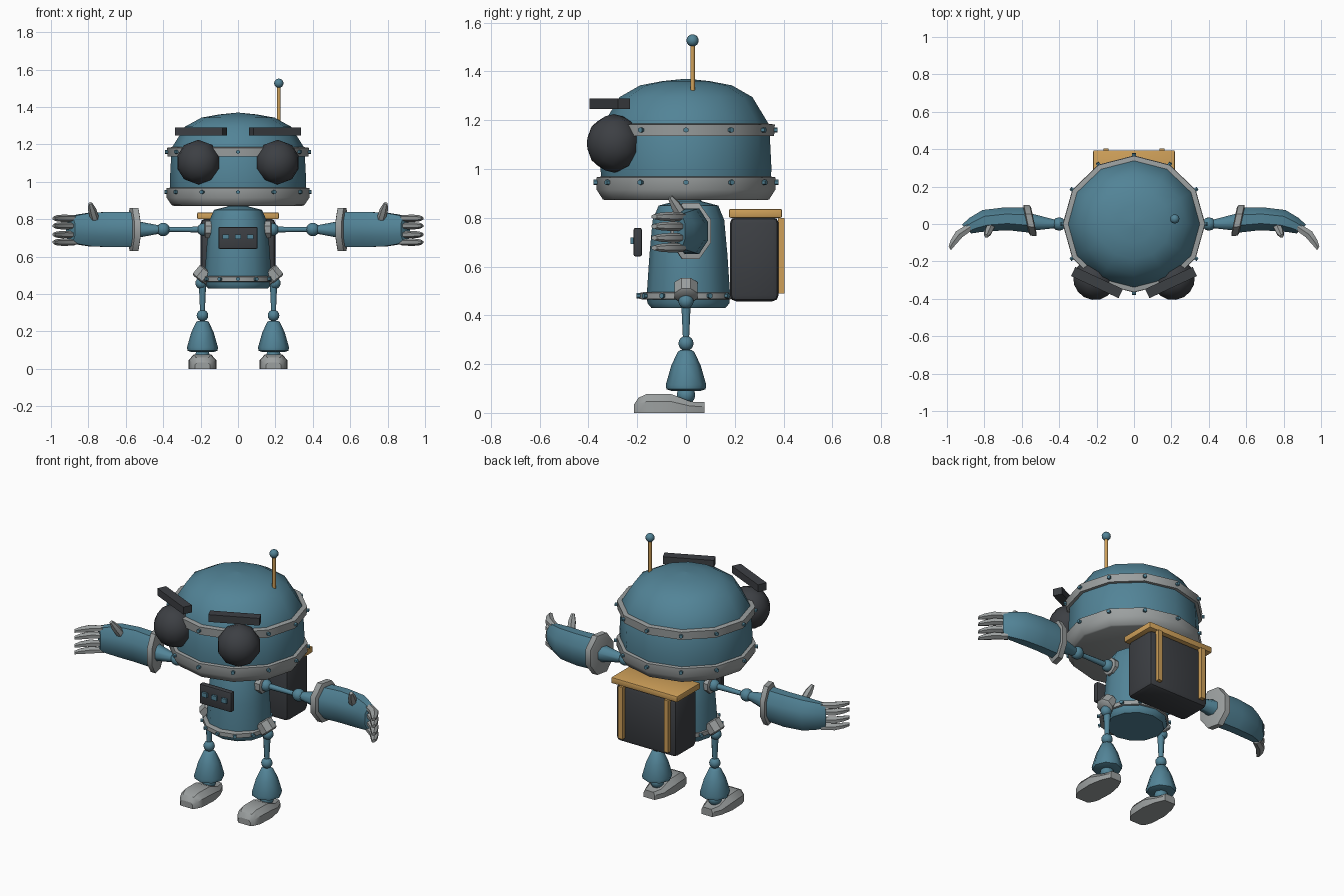
import bpy, bmesh, math
from math import sin, cos, pi, radians
from mathutils import Vector, Matrix

cube = bpy.data.objects.get("Cube")
if cube:
    bpy.data.objects.remove(cube, do_unlink=True)


def material(name, rgb):
    m = bpy.data.materials.new(name)
    m.use_nodes = True
    m.diffuse_color = (*rgb, 1)
    m.node_tree.nodes["Principled BSDF"].inputs["Base Color"].default_value = (*rgb, 1)
    return m


BLUE = material("teal paint", (0.085, 0.23, 0.31))
GREY = material("light steel", (0.33, 0.35, 0.35))
DARK = material("dark plastic", (0.046, 0.05, 0.057))
GOLD = material("golden brass", (0.62, 0.35, 0.10))


def finish(name, bm, mat, mirror=False, angle=40):
    """Turn a bmesh into an object, smooth-shaded below the given angle."""
    bmesh.ops.recalc_face_normals(bm, faces=bm.faces)
    me = bpy.data.meshes.new(name)
    bm.to_mesh(me)
    bm.free()
    me.materials.append(mat)
    me.shade_smooth()
    me.set_sharp_from_angle(angle=radians(angle))
    ob = bpy.data.objects.new(name, me)
    bpy.context.collection.objects.link(ob)
    if mirror:
        ob.modifiers.new("mirror", 'MIRROR').use_mirror_merge = False
    return ob


def add_loft(bm, rings):
    rows = [[bm.verts.new(p) for p in ring] for ring in rings]
    n = len(rows[0])
    for a, b in zip(rows, rows[1:]):
        for i in range(n):
            j = (i + 1) % n
            bm.faces.new((a[i], a[j], b[j], b[i]))
    bm.faces.new(rows[0])
    bm.faces.new(rows[-1])


def loft(name, rings, mat, mirror=False, angle=40):
    bm = bmesh.new()
    add_loft(bm, rings)
    return finish(name, bm, mat, mirror, angle)


def lathe(name, profile, mat, sides=12, center=(0, 0), scale=(1, 1), mirror=False, angle=40):
    rings = [[Vector((center[0] + r * scale[0] * cos(2 * pi * i / sides),
                      center[1] + r * scale[1] * sin(2 * pi * i / sides), z))
              for i in range(sides)] for r, z in profile]
    return loft(name, rings, mat, mirror, angle)


def tube_rings(a, b, stops, sides):
    """Rings from a to b; each stop is (fraction, radius)."""
    a, b = Vector(a), Vector(b)
    turn = (b - a).to_track_quat('Z', 'Y')
    return [[a.lerp(b, f) + turn @ Vector((r * cos(2 * pi * (i + .5) / sides),
                                           r * sin(2 * pi * (i + .5) / sides), 0))
             for i in range(sides)] for f, r in stops]


def rod(name, a, b, r1, r2, mat, sides=8, mirror=False):
    return loft(name, tube_rings(a, b, ((0, r1), (1, r2)), sides), mat, mirror, 50)


def ball(name, center, radius, mat, mirror=False, turn=Matrix(), segs=12, rings=8, squash=1):
    bm = bmesh.new()
    bmesh.ops.create_uvsphere(bm, u_segments=segs, v_segments=rings, radius=radius,
                              matrix=Matrix.Translation(center) @ turn
                              @ Matrix.Diagonal((1, 1, squash, 1)))
    return finish(name, bm, mat, mirror, 60)


def box(name, center, size, mat, mirror=False, spin=0, bevel=0):
    bm = bmesh.new()
    bmesh.ops.create_cube(bm, size=1, matrix=Matrix.Translation(center)
                          @ Matrix.Rotation(radians(spin), 4, 'Z')
                          @ Matrix.Diagonal((*size, 1)))
    if bevel:
        bmesh.ops.bevel(bm, geom=bm.edges[:], offset=bevel, segments=2,
                        profile=0.5, affect='EDGES')
    return finish(name, bm, mat, mirror, 35)


def bolts(name, z, rx, ry, count, cy=0):
    bm = bmesh.new()
    for k in range(count):
        a = 2 * pi * k / count
        p = Vector((rx * cos(a), cy + ry * sin(a), z))
        out = Vector((cos(a), sin(a), 0))
        add_loft(bm, tube_rings(p - out * .02, p + out * .012, ((0, .011), (1, .011)), 6))
    finish(name, bm, BLUE)


# Head: shell, two bolted bands, dome
OVAL = (1.03, 0.99)
lathe("head_shell", ((.35, .95), (.354, 1.0), (.345, 1.18), (.275, 1.295), (.19, 1.343),
                     (.1, 1.36), (.004, 1.37)), BLUE, scale=OVAL)
lathe("head_lower_band", ((.335, .872), (.345, .876), (.37, .915), (.37, .966), (.345, .97)),
      GREY, scale=OVAL)
lathe("head_upper_band", ((.365, 1.135), (.368, 1.182), (.34, 1.186)), GREY, scale=OVAL)
bolts("lower_band_bolts", .945, .381, .368, 12)
bolts("upper_band_bolts", 1.16, .377, .364, 12)

# Eyes and brows
outward = Vector((.5, -.87, 0)).to_track_quat('Z', 'Y').to_matrix().to_4x4()
ball("eye", (.212, -.295, 1.105), .12, DARK, True, outward, 10, 8, .92)
box("brow", (.198, -.313, 1.268), (.28, .054, .043), DARK, True, spin=25)

# Antenna
rod("antenna_rod", (.218, .027, 1.30), (.218, .027, 1.51), .01, .01, GOLD)
ball("antenna_tip", (.218, .027, 1.527), .025, BLUE)

# Torso with belt and chest panel
lathe("torso", ((.155, .43), (.172, .45), (.174, .49), (.163, .65), (.15, .79), (.125, .85),
                (.055, .868), (.045, .89)), BLUE, center=(0, .01), scale=(1.03, .98))
lathe("belt", ((.175, .464), (.19, .468), (.19, .492), (.17, .496)), GREY)
bolts("belt_bolts", .48, .19, .19, 12)
box("chest_panel", (0, -.198, .7), (.21, .034, .118), DARK, bevel=.008)
for n in (-1, 0, 1):
    box("panel_button", (n * .065, -.218, .706), (.034, .02, .026), BLUE)

# Backpack
box("backpack", (0, .28, .63), (.4, .2, .345), DARK, bevel=.025)
box("backpack_lid", (0, .285, .818), (.436, .218, .036), GOLD, bevel=.006)
box("backpack_strap", (.15, .39, .645), (.028, .026, .31), GOLD, True)

# Arms
ARM_Z = .745
collar = ((0, .035), (.1, .05), (.9, .05), (1, .04))
loft("shoulder_collar", tube_rings((.135, 0, ARM_Z), (.178, 0, ARM_Z), collar, 8), GREY, True)
ball("shoulder_ball", (.185, 0, ARM_Z), .034, BLUE, True)
rod("upper_arm", (.2, 0, ARM_Z), (.38, 0, ARM_Z), .017, .013, BLUE, mirror=True)
ball("elbow_ball", (.4, 0, ARM_Z), .036, BLUE, True)
rod("forearm", (.42, 0, ARM_Z), (.56, .01, ARM_Z), .024, .052, BLUE, mirror=True)


def arm_ring(x, y, half_y, half_z, yaw, z=ARM_Z, sides=8):
    """Cross-section of the arm, turned by yaw towards the front."""
    c, s = cos(radians(yaw)), sin(radians(yaw))
    ring = []
    for i in range(sides):
        a = 2 * pi * (i + .5) / sides
        d = half_y * cos(a) / cos(pi / sides)
        ring.append(Vector((x + d * s, y + d * c, z + half_z * sin(a) / cos(pi / sides))))
    return ring


loft("glove", [arm_ring(*r) for r in ((.555, .02, .07, .092, 12), (.68, .028, .062, .094, 8),
                                      (.79, .018, .06, .09, 20), (.85, -.005, .048, .08, 38),
                                      (.895, -.027, .034, .07, 46))], BLUE, True, 46)
loft("cuff", [arm_ring(*r) for r in ((.535, .018, .07, .095, 12), (.54, .018, .084, .115, 12),
                                     (.572, .02, .084, .115, 12), (.577, .02, .07, .095, 12))],
     GREY, True)
for n, fz in enumerate((.805, .765, .718, .677)):
    loft("finger_%d" % (n + 1), [arm_ring(x, y, h, h * .75, yaw, fz, 6) for x, y, h, yaw in
                                 ((.875, -.015, .02, 42), (.935, -.055, .023, 48),
                                  (.97, -.102, .019, 30), (.985, -.13, .012, 28))], GREY, True)
loft("thumb", tube_rings((.765, -.01, .80), (.79, -.065, .885),
                         ((0, .024), (.6, .022), (1, .011)), 6), GREY, True)

# Legs
LEG_X = .19
loft("hip_collar", tube_rings((.165, 0, .53), (.21, 0, .475), collar, 8), GREY, True)
ball("hip_ball", (.197, 0, .458), .031, BLUE, True)
rod("thigh", (LEG_X, 0, .45), (LEG_X, 0, .29), .021, .013, BLUE, mirror=True)
ball("knee_ball", (LEG_X, 0, .285), .031, BLUE, True)
lathe("shin", ((.024, .257), (.034, .25), (.06, .195), (.083, .115), (.08, .097), (.06, .09)),
      BLUE, 8, (LEG_X, 0), mirror=True, angle=46)
ball("ankle_ball", (LEG_X, 0, .073), .038, BLUE, True)


# Boot: sections along y, given as depth, sole half width, top half width, height
def boot_ring(y, wide, top, height):
    half = ((wide, 0), (wide, height * .6), (top, height))
    return [Vector((LEG_X + w, y, h)) for w, h in half] + \
           [Vector((LEG_X - w, y, h)) for w, h in reversed(half)]


loft("boot", [boot_ring(*r) for r in ((-.213, .04, .028, .035), (-.195, .056, .036, .062),
                                      (-.16, .07, .044, .078), (-.06, .075, .046, .077),
                                      (.02, .06, .042, .046), (.075, .036, .028, .044))],
     GREY, True, 30)
